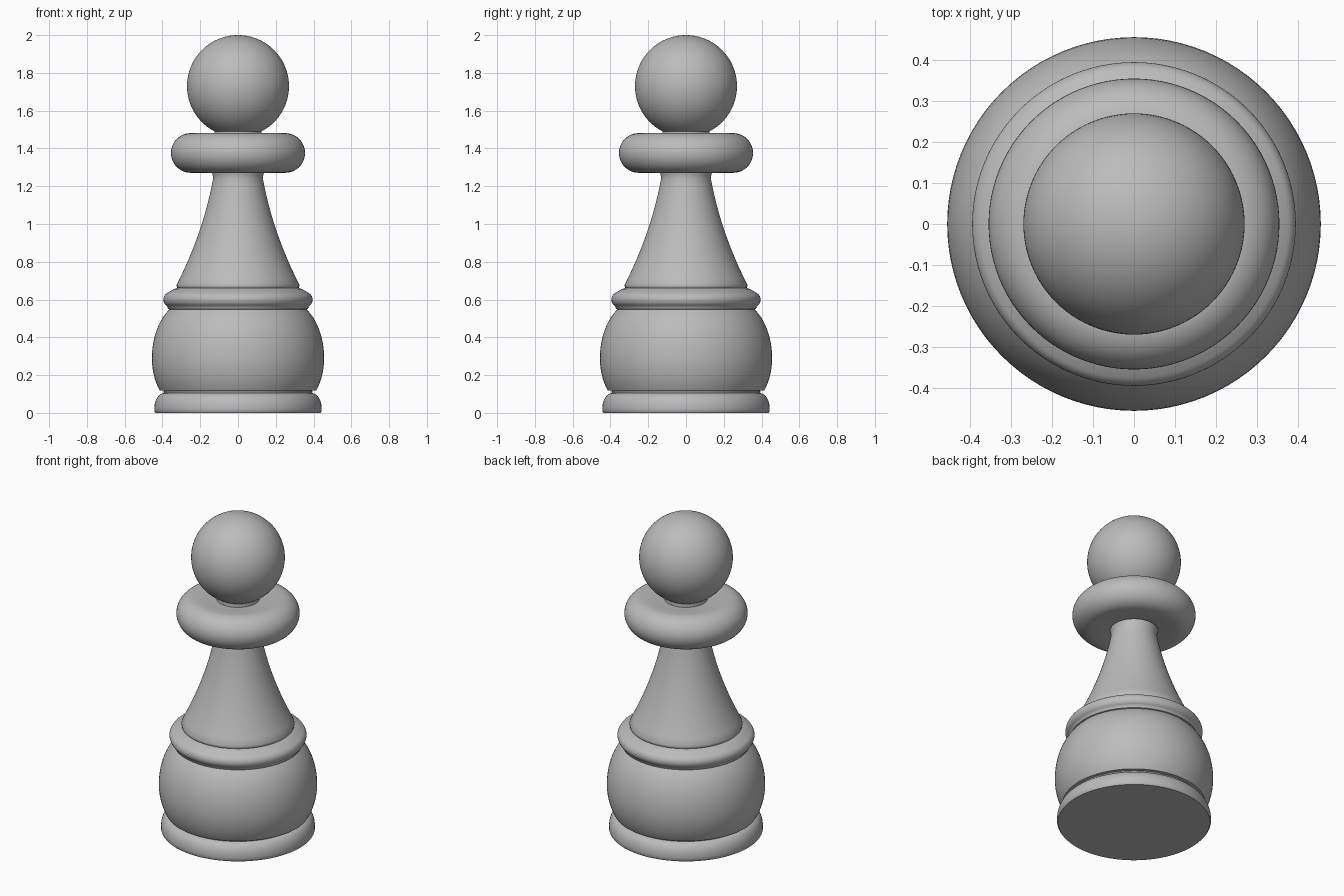
import bpy, bmesh, math

if "Cube" in bpy.data.objects:
    bpy.data.objects.remove(bpy.data.objects["Cube"])

GREY = (0.5, 0.5, 0.5, 1)
mat = bpy.data.materials.new("plain grey")
mat.use_nodes = True
mat.diffuse_color = GREY
mat.node_tree.nodes["Principled BSDF"].inputs["Base Color"].default_value = GREY


def finish(obj, name, angle=40):
    obj.name = name
    obj.data.materials.append(mat)
    bpy.ops.object.select_all(action="DESELECT")
    obj.select_set(True)
    bpy.context.view_layer.objects.active = obj
    bpy.ops.object.shade_smooth_by_angle(angle=math.radians(angle))


def arc(cr, cz, rr, rz, start, end, steps=12):
    """Points of an elliptical arc in the (radius, height) plane."""
    angles = [math.radians(start + (end - start) * i / steps) for i in range(steps + 1)]
    return [(cr + rr * math.cos(a), cz + rz * math.sin(a)) for a in angles]


def lathe(name, profile, sides=96):
    """Revolve a (radius, height) profile, listed bottom to top, and cap its ends."""
    bm = bmesh.new()
    rings = []
    for r, z in profile:
        rings.append([bm.verts.new((r * math.cos(math.tau * i / sides),
                                    r * math.sin(math.tau * i / sides), z))
                      for i in range(sides)])
    for low, high in zip(rings, rings[1:]):
        for i in range(sides):
            j = (i + 1) % sides
            bm.faces.new((low[i], low[j], high[j], high[i]))
    bm.faces.new(rings[0][::-1])
    bm.faces.new(rings[-1])
    mesh = bpy.data.meshes.new(name)
    bm.to_mesh(mesh)
    bm.free()
    obj = bpy.data.objects.new(name, mesh)
    bpy.context.collection.objects.link(obj)
    finish(obj, name)


# Foot with a rounded upper edge and a narrow groove above it
lathe("foot", [(0.437, 0), (0.443, 0.008)] + arc(0.39, 0.025, 0.053, 0.08, 0, 80)
      + [(0.385, 0.107)])
lathe("foot_groove", [(0.388, 0.1), (0.394, 0.108), (0.394, 0.116), (0.385, 0.122)])

# Bulging body
lathe("body", arc(0.256, 0.29, 0.2, 0.28, -38, 0) + arc(0.256, 0.29, 0.2, 0.305, 0, 58)[1:])

# Rounded belt
lathe("belt", [(0.355, 0.545), (0.37, 0.55)] + arc(0.355, 0.6, 0.04, 0.04, -60, 60)
      + [(0.34, 0.655), (0.32, 0.662)])

# Tapering stem, flaring a little under the collar
stem = [(0.315, 0.655), (0.324, 0.665), (0.325, 0.678)]
for i in range(1, 17):
    t = i / 16
    stem.append((0.325 - 0.285 * t + 0.092 * t * t, 0.678 + 0.562 * t))
lathe("stem", stem + [(0.133, 1.255), (0.138, 1.275)])

# Round-edged collar and the short neck inside it
lathe("collar", [(0.12, 1.285), (0.18, 1.276)] + arc(0.25, 1.376, 0.105, 0.105, -90, 90, 24)
      + [(0.19, 1.476), (0.12, 1.468)])
lathe("neck", [(0.125, 1.4), (0.125, 1.5)])

# Ball head
bpy.ops.mesh.primitive_uv_sphere_add(segments=96, ring_count=48, radius=0.27,
                                     location=(0, 0, 1.73))
finish(bpy.context.object, "head")
